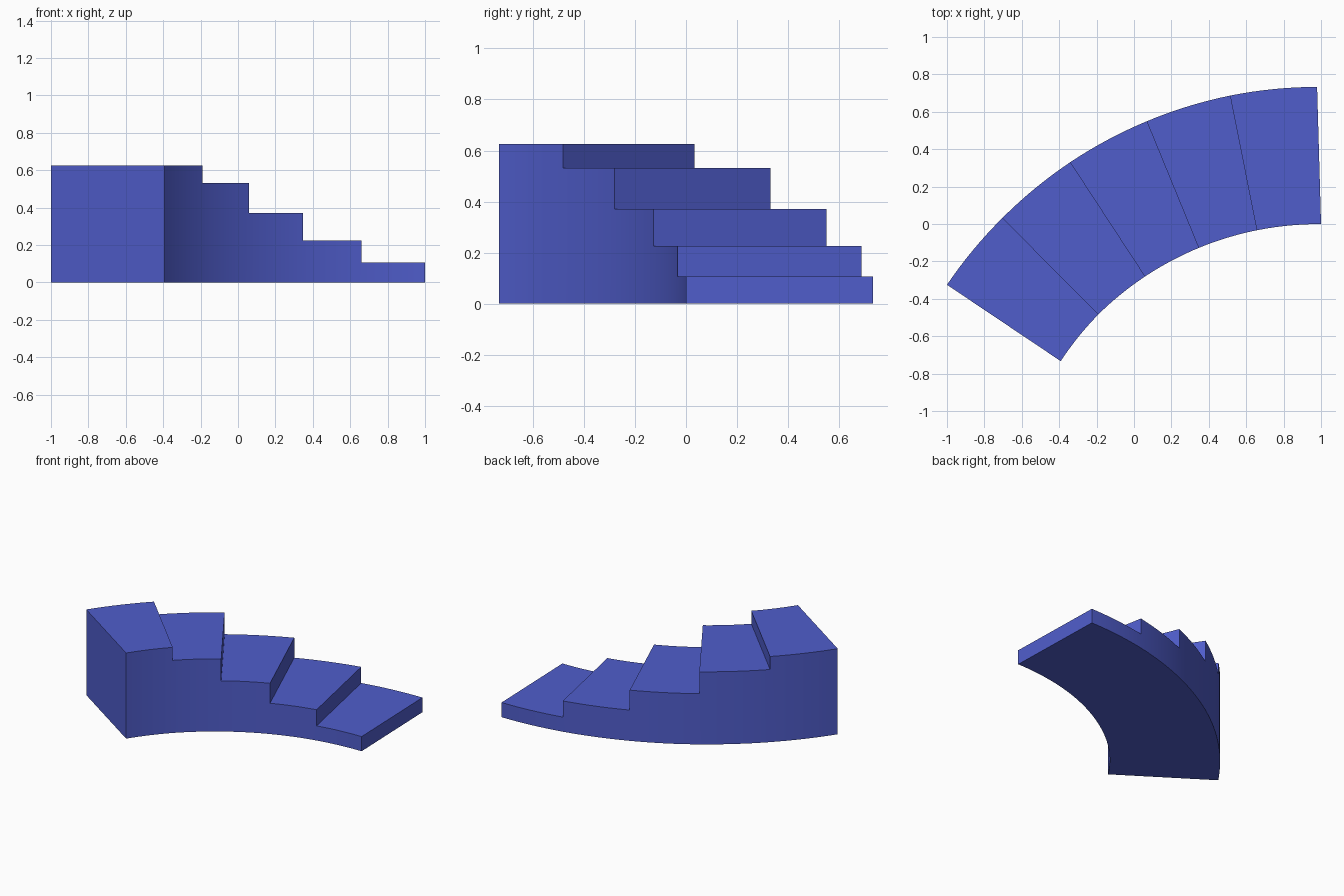
import bpy, bmesh, math
from mathutils import Vector

if "Cube" in bpy.data.objects:
    bpy.data.objects.remove(bpy.data.objects["Cube"])

# Tread boundary points on the inner and outer curve, from low end to high end
INNER = [(1.0, 0.0), (0.659, -0.033), (0.348, -0.127), (0.06, -0.28), (-0.19, -0.483), (-0.392, -0.733)]
OUTER = [(0.979, 0.733), (0.516, 0.687), (0.07, 0.55), (-0.34, 0.331), (-0.703, 0.033), (-1.0, -0.325)]
HEIGHTS = [0.107, 0.225, 0.371, 0.531, 0.626]
TURN = math.radians(11.1)   # angle swept by one tread
SEG = 8                     # facets per tread


def arc(a, b):
    """Points from a to b along an arc that turns left by TURN."""
    a, b = Vector(a), Vector(b)
    d = b - a
    normal = Vector((d.y, -d.x))
    pts = []
    for k in range(SEG + 1):
        t = (k / SEG - 0.5) * TURN
        along = 0.5 + math.sin(t) / (2 * math.sin(TURN / 2))
        bulge = (math.cos(t) - math.cos(TURN / 2)) / (2 * math.sin(TURN / 2))
        pts.append(a + d * along + normal * bulge)
    return pts


bm = bmesh.new()


def face(*pts):
    bm.faces.new([bm.verts.new((p.x, p.y, z)) for p, z in pts])


# Treads: top, underside and the two curved side walls
for i, h in enumerate(HEIGHTS):
    inner, outer = arc(INNER[i], INNER[i + 1]), arc(OUTER[i], OUTER[i + 1])
    loop = inner + outer[::-1]
    face(*[(p, h) for p in loop])
    face(*[(p, 0) for p in loop])
    for side in (inner, outer):
        for k in range(SEG):
            quad = [(side[k], 0), (side[k + 1], 0), (side[k + 1], h), (side[k], h)]
            if k == 0 and i > 0:
                quad.append((side[0], HEIGHTS[i - 1]))
            face(*quad)

# Risers between treads, and the tall end wall
levels = [0] + HEIGHTS + [0]
for i in range(len(INNER)):
    a, b = Vector(INNER[i]), Vector(OUTER[i])
    face((a, levels[i]), (b, levels[i]), (b, levels[i + 1]), (a, levels[i + 1]))

bmesh.ops.remove_doubles(bm, verts=bm.verts, dist=1e-4)
bmesh.ops.recalc_face_normals(bm, faces=bm.faces)
mesh = bpy.data.meshes.new("curved_stairs")
bm.to_mesh(mesh)
bm.free()

stairs = bpy.data.objects.new("curved_stairs", mesh)
bpy.context.collection.objects.link(stairs)
mat = bpy.data.materials.new("blue")
mat.diffuse_color = (0.08, 0.11, 0.6, 1)
mat.use_nodes = True
mat.node_tree.nodes["Principled BSDF"].inputs["Base Color"].default_value = mat.diffuse_color
mesh.materials.append(mat)

bpy.context.view_layer.objects.active = stairs
stairs.select_set(True)
bpy.ops.object.shade_smooth_by_angle(angle=math.radians(30))
